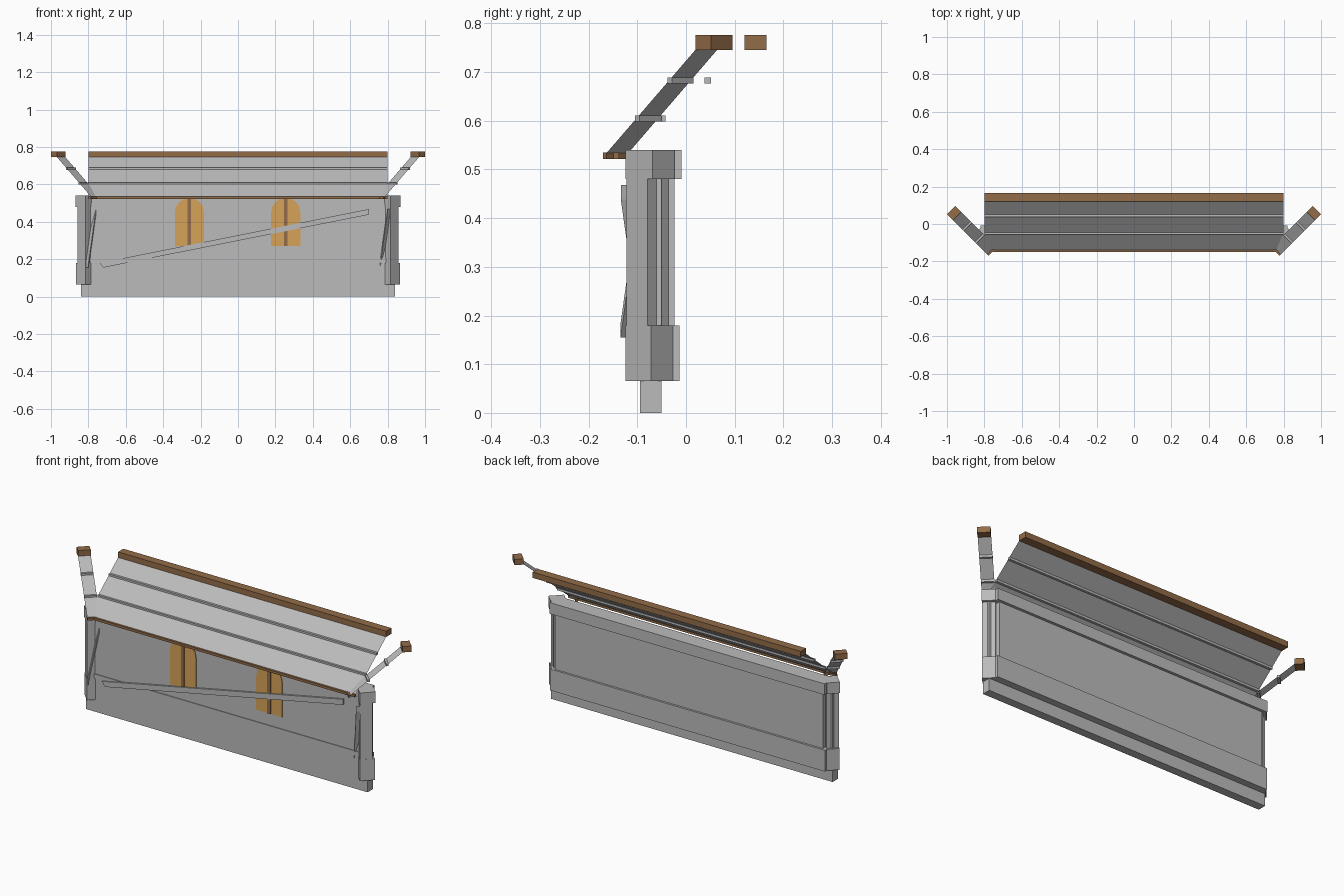
import bpy, bmesh, math
from mathutils import Matrix, Vector

cube = bpy.data.objects.get("Cube")
if cube:
    bpy.data.objects.remove(cube, do_unlink=True)


def material(name, rgb):
    m = bpy.data.materials.new(name)
    m.use_nodes = True
    m.diffuse_color = (*rgb, 1)
    m.node_tree.nodes["Principled BSDF"].inputs["Base Color"].default_value = (*rgb, 1)
    return m


STONE = material("grey_stone", (0.5, 0.5, 0.5))
WOOD = material("brown_wood", (0.29, 0.15, 0.065))
AMBER = material("amber_window", (0.68, 0.36, 0.10))


def finish(name, bm, mat, frame):
    bm.transform(frame)
    bmesh.ops.recalc_face_normals(bm, faces=bm.faces)
    mesh = bpy.data.meshes.new(name)
    bm.to_mesh(mesh)
    bm.free()
    mesh.materials.append(mat)
    obj = bpy.data.objects.new(name, mesh)
    bpy.context.collection.objects.link(obj)
    return obj


def prism(name, outline, y0, y1, mat, frame):
    """Extrude an x-z outline from y0 to y1."""
    bm = bmesh.new()
    face = bm.faces.new([bm.verts.new((x, y0, z)) for x, z in outline])
    new = bmesh.ops.extrude_face_region(bm, geom=[face])["geom"]
    verts = [v for v in new if isinstance(v, bmesh.types.BMVert)]
    bmesh.ops.translate(bm, verts=verts, vec=(0, y1 - y0, 0))
    return finish(name, bm, mat, frame)


def box(name, hw, y0, y1, z0, z1, mat, frame, cx=0):
    outline = [(cx - hw, z0), (cx + hw, z0), (cx + hw, z1), (cx - hw, z1)]
    return prism(name, outline, y0, y1, mat, frame)


def wall(side, frame, front):
    # core with thicker top and bottom rails
    box(side + "_wall_core", 0.8, front, -0.024, 0.07, 0.535, STONE, frame)
    box(side + "_top_rail", 0.82, front - 0.002, -0.009, 0.48, 0.54, STONE, frame)
    box(side + "_bottom_rail", 0.82, front - 0.002, -0.013, 0.065, 0.18, STONE, frame)
    # leaning brace across the front
    brace = [(-0.72, 0.155), (0.7, 0.438), (0.7, 0.468), (-0.74, 0.18)]
    prism(side + "_brace", brace, -0.105, front, STONE, frame)


def roof(side, frame):
    # thin sloping sheet
    bm = bmesh.new()
    bm.faces.new([bm.verts.new(p) for p in (
        (-0.8, -0.143, 0.53), (0.8, -0.143, 0.53),
        (0.8, 0.125, 0.75), (-0.8, 0.125, 0.75))])
    sheet = finish(side + "_roof_sheet", bm, STONE, frame)
    if sheet.data.polygons[0].normal.z < 0:
        sheet.data.flip_normals()
    # battens, eave trim and ridge beam
    for i, (y, z) in enumerate(((-0.049, 0.605), (0.045, 0.683))):
        box(f"{side}_roof_batten_{i}", 0.8, y - 0.0065, y + 0.0065,
            z - 0.006, z + 0.006, STONE, frame)
    box(side + "_eave_trim", 0.8, -0.149, -0.138, 0.522, 0.535, WOOD, frame)
    box(side + "_ridge_beam", 0.8, 0.12, 0.165, 0.745, 0.776, WOOD, frame)


# long middle section
MAIN = Matrix.Identity(4)
wall("main", MAIN, -0.092)
roof("main", MAIN)
box("base_slab", 0.84, -0.095, -0.05, 0, 0.5, STONE, MAIN)
box("front_ledge", 0.79, -0.099, -0.09, 0.18, 0.205, STONE, MAIN)

# arched windows with a centre bar
for side, cx in (("right", -0.26), ("left", 0.255)):
    arch = [(cx - 0.078, 0.27), (cx + 0.078, 0.27)]
    for i in range(9):
        a = math.pi * i / 8
        arch.append((cx + 0.078 * math.cos(a), 0.45 + 0.078 * math.sin(a)))
    prism(side + "_window", arch, -0.0985, -0.093, AMBER, MAIN)
    box(side + "_window_bar", 0.01, -0.102, -0.096, 0.27, 0.528, WOOD, MAIN, cx)

# narrow corner sections, turned by 45 degrees
for side, s in (("right", -1), ("left", 1)):
    turn = Matrix.Rotation(-s * math.pi / 4, 4, "Z") @ Matrix.Scale(0.0395, 4, Vector((1, 0, 0)))
    wall(side + "_corner", Matrix.Translation((s * 0.853, -0.04, 0)) @ turn, -0.085)
    roof(side + "_corner", Matrix.Translation((s * 0.861, -0.043, 0)) @ turn)
